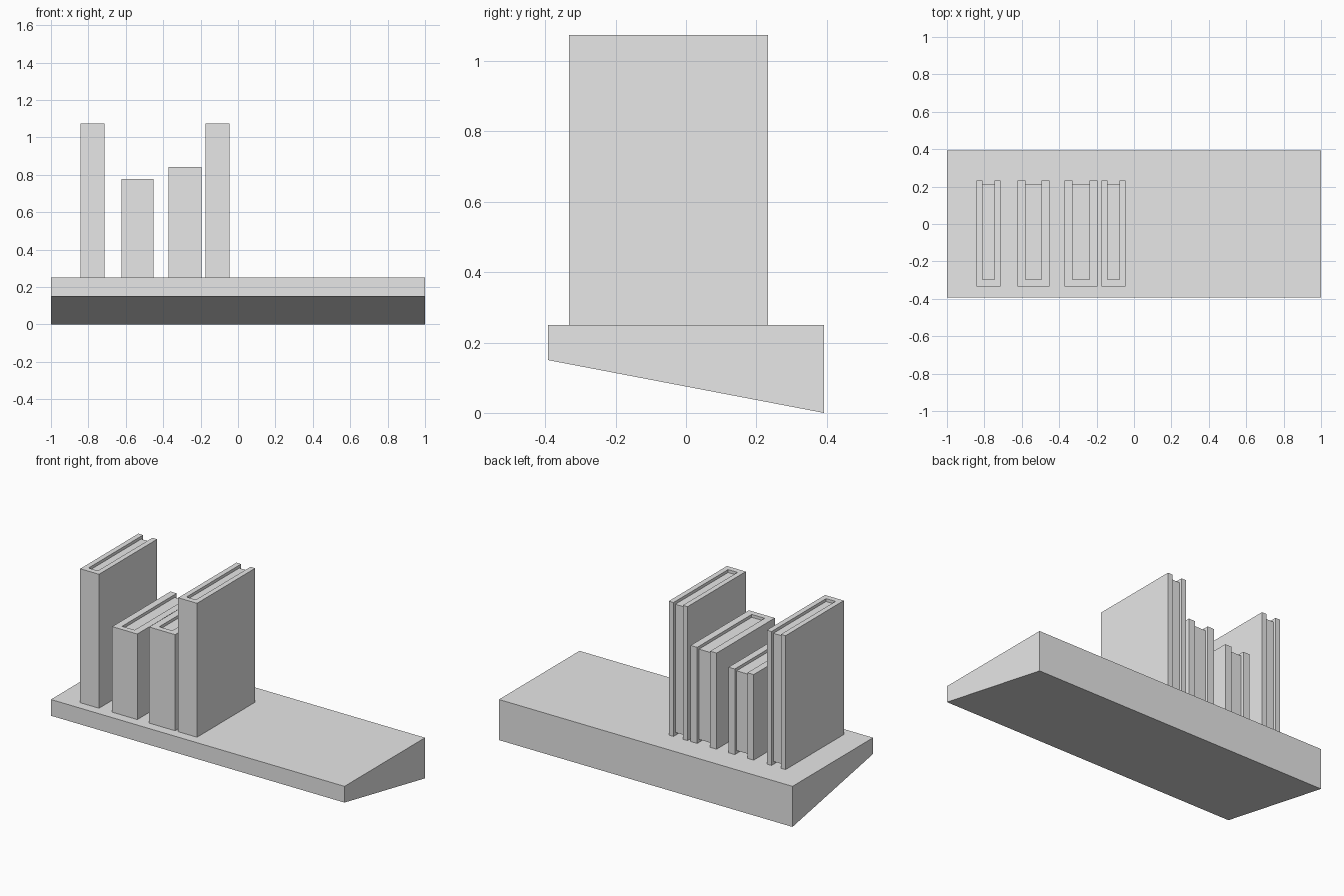
import bpy
import bmesh

default_cube = bpy.data.objects.get("Cube")
if default_cube:
    bpy.data.objects.remove(default_cube, do_unlink=True)

grey = bpy.data.materials.new("light_grey")
grey.use_nodes = True
grey.diffuse_color = (0.8, 0.8, 0.8, 1)
grey.node_tree.nodes["Principled BSDF"].inputs["Base Color"].default_value = grey.diffuse_color


def extrude_profile(name, points, offset):
    """Make a solid by extruding a closed outline along the offset."""
    bm = bmesh.new()
    face = bm.faces.new([bm.verts.new(p) for p in points])
    result = bmesh.ops.extrude_face_region(bm, geom=[face], use_keep_orig=True)
    moved = [v for v in result["geom"] if isinstance(v, bmesh.types.BMVert)]
    bmesh.ops.translate(bm, verts=moved, vec=offset)
    bmesh.ops.recalc_face_normals(bm, faces=bm.faces)
    mesh = bpy.data.meshes.new(name)
    bm.to_mesh(mesh)
    bm.free()
    mesh.materials.append(grey)
    obj = bpy.data.objects.new(name, mesh)
    bpy.context.collection.objects.link(obj)
    return obj


# Shelf: wedge with a sloping underside, deepest at the back
SHELF_TOP = 0.25
DEPTH = 0.392
shelf_side = [(-DEPTH, 0.15), (DEPTH, 0), (DEPTH, SHELF_TOP), (-DEPTH, SHELF_TOP)]
extrude_profile("shelf", [(-1, y, z) for y, z in shelf_side], (2, 0, 0))

# Books: U-shaped cover with the spine at the front and a recessed page block
SPINE, FORE_EDGE = -0.333, 0.233
SPINE_THICKNESS = 0.035
RECESS = 0.018


def add_book(name, left, right, top):
    board = (right - left) / 4
    inner_left, inner_right = left + board, right - board
    inner_front = SPINE + SPINE_THICKNESS
    cover = [(left, SPINE), (right, SPINE), (right, FORE_EDGE),
             (inner_right, FORE_EDGE), (inner_right, inner_front),
             (inner_left, inner_front), (inner_left, FORE_EDGE), (left, FORE_EDGE)]
    extrude_profile(name + "_cover", [(x, y, SHELF_TOP) for x, y in cover],
                    (0, 0, top - SHELF_TOP))
    page_back = FORE_EDGE - RECESS
    pages = [(inner_left, inner_front), (inner_right, inner_front),
             (inner_right, page_back), (inner_left, page_back)]
    bottom = SHELF_TOP + RECESS
    extrude_profile(name + "_pages", [(x, y, bottom) for x, y in pages],
                    (0, 0, top - RECESS - bottom))


add_book("tall_book_outer", -0.842, -0.714, 1.075)
add_book("short_book", -0.624, -0.453, 0.777)
add_book("medium_book", -0.372, -0.195, 0.842)
add_book("tall_book_inner", -0.174, -0.046, 1.075)
